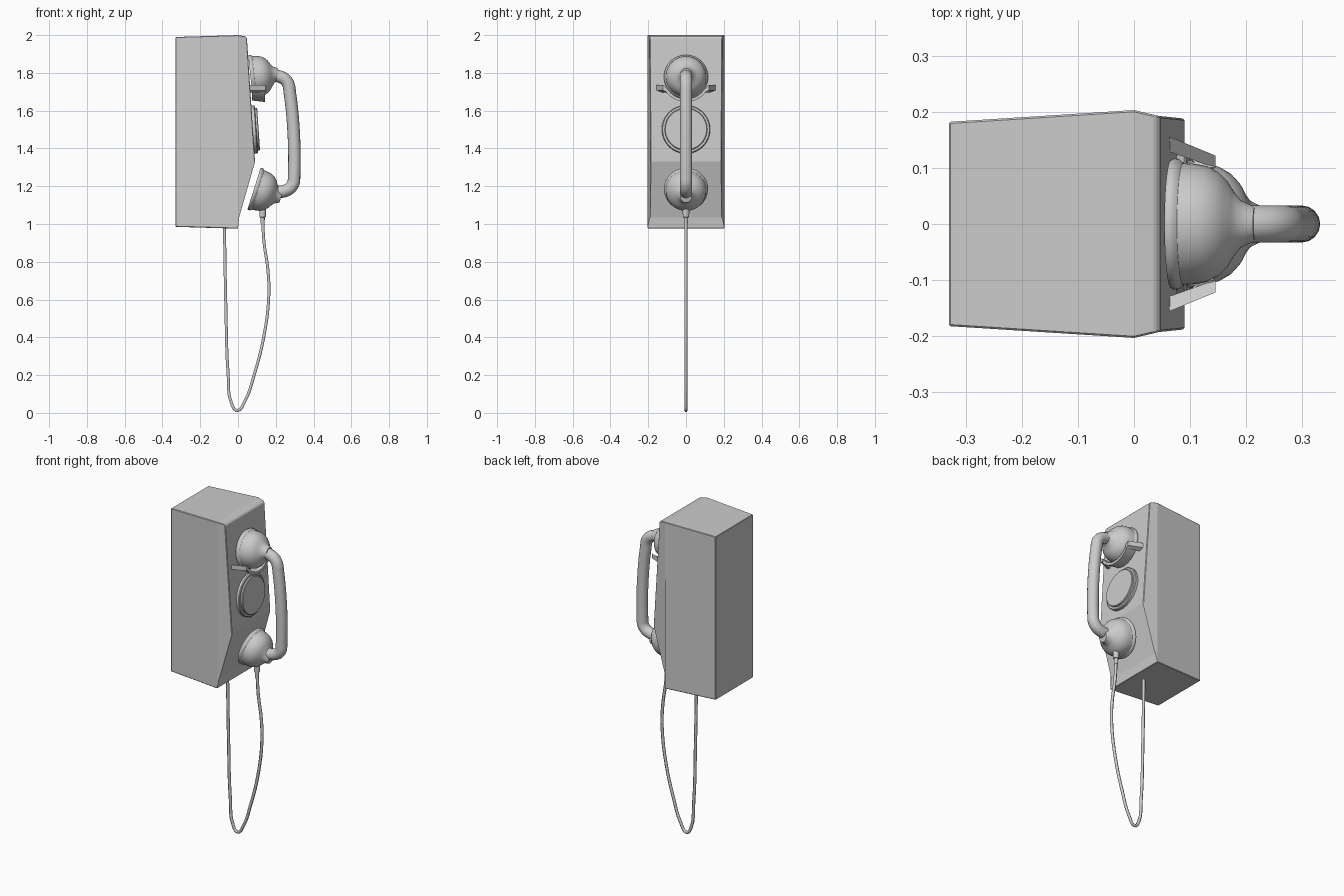
import bpy, bmesh
from math import sin, cos, radians, pi
from mathutils import Vector, Matrix

if "Cube" in bpy.data.objects:
    bpy.data.objects.remove(bpy.data.objects["Cube"])


def make_object(name, bm, smooth=None):
    bmesh.ops.recalc_face_normals(bm, faces=bm.faces)
    mesh = bpy.data.meshes.new(name)
    bm.to_mesh(mesh)
    bm.free()
    obj = bpy.data.objects.new(name, mesh)
    bpy.context.collection.objects.link(obj)
    if smooth:
        bpy.ops.object.select_all(action='DESELECT')
        bpy.context.view_layer.objects.active = obj
        obj.select_set(True)
        bpy.ops.object.shade_smooth_by_angle(angle=radians(smooth))
    return obj


def lathe(name, profile, centre, tilt=0.0, n=40):
    """Spin (distance along axis, radius) pairs about the x axis; tilt lifts the axis."""
    bm = bmesh.new()
    rings = []
    for s, r in profile:
        rings.append([bm.verts.new((s, r * cos(2 * pi * i / n), r * sin(2 * pi * i / n)))
                      for i in range(n)])
    for a, b in zip(rings, rings[1:]):
        for i in range(n):
            j = (i + 1) % n
            bm.faces.new((a[i], a[j], b[j], b[i]))
    bm.faces.new(rings[0])
    bm.faces.new(rings[-1])
    rot = Matrix.Rotation(radians(-tilt), 4, 'Y')
    bmesh.ops.transform(bm, matrix=Matrix.Translation(centre) @ rot, verts=bm.verts)
    return make_object(name, bm, 35)


def tube(name, points, radius, steps=6, sides=2):
    """Round tube along (x, z) points in the y = 0 plane."""
    cu = bpy.data.curves.new(name, 'CURVE')
    cu.dimensions = '3D'
    cu.bevel_depth = radius
    cu.bevel_resolution = sides
    cu.resolution_u = steps
    cu.use_fill_caps = True
    sp = cu.splines.new('BEZIER')
    sp.bezier_points.add(len(points) - 1)
    for p, (x, z) in zip(sp.bezier_points, points):
        p.co = (x, 0, z)
        p.handle_left_type = p.handle_right_type = 'AUTO'
    obj = bpy.data.objects.new(name, cu)
    bpy.context.collection.objects.link(obj)
    return obj


# Housing: side outline as (x, z, half width), wider where front panel meets box
outline = [(-.33, .985, .182), (0, .975, .203), (.006, 1.035, .192), (.09, 1.33, .188),
           (.047, 1.985, .192), (.038, 1.994, .194), (0, 2.0, .203), (-.33, 1.99, .182)]
bm = bmesh.new()
left, right = [[bm.verts.new((x, s * w, z)) for x, z, w in outline] for s in (-1, 1)]
for i in range(len(outline)):
    j = (i + 1) % len(outline)
    bm.faces.new((left[i], left[j], right[j], right[i]))
for side in (left, right):
    bm.faces.new([side[k] for k in (0, 1, 6, 7)])
    bm.faces.new(side[1:7])
housing = make_object("housing", bm)
bev = housing.modifiers.new("edge_round", 'BEVEL')
bev.width = .003
bev.segments = 1

# Round dial plate on the front panel
lathe("dial_plate", [(-.01, .128), (.014, .128), (.018, .124), (.018, .113),
                     (.027, .113), (.03, .109)], (.079, 0, 1.5), 3.9)

# Receiver cups
cup = [(0, .108), (0, .114), (.006, .117), (.014, .116), (.022, .109), (.045, .107),
       (.065, .103), (.085, .092), (.1, .077), (.112, .058), (.124, .043), (.14, .035), (.15, .03)]
lathe("ear_cup", cup, (.066, 0, 1.778), 6)
lathe("mouth_cup", cup, (.085, 0, 1.187), -17.5)

# Handle
tube("handle", [(.16, 1.785), (.215, 1.782), (.258, 1.755), (.275, 1.69),
                (.297, 1.26), (.288, 1.205), (.25, 1.176), (.17, 1.17)], .033, 8, 6)

# Cradle band under the ear cup
bm = bmesh.new()
sections = []
for i in range(17):
    a = radians(-150 + 120 * i / 16)
    sections.append([bm.verts.new((x, r * cos(a), 1.778 + r * sin(a)))
                     for x, r in ((.075, .116), (.142, .116), (.142, .132), (.075, .124))])
for a, b in zip(sections, sections[1:]):
    for i in range(4):
        j = (i + 1) % 4
        bm.faces.new((a[i], a[j], b[j], b[i]))
bm.faces.new(sections[0])
bm.faces.new(sections[-1])
make_object("cradle_band", bm, 35)

# Cradle arms splaying back to the panel on both sides
for s, label in ((-1, "left"), (1, "right")):
    bm = bmesh.new()
    ends = []
    for x, y0, y1 in ((.06, .13, .157), (.145, .1, .122)):
        ends.append([bm.verts.new((x, s * y, z)) for y, z in
                     ((y0, 1.697), (y1, 1.708), (y1, 1.737), (y0, 1.717))])
    for i in range(4):
        j = (i + 1) % 4
        bm.faces.new((ends[0][i], ends[0][j], ends[1][j], ends[1][i]))
    bm.faces.new(ends[0])
    bm.faces.new(ends[1])
    make_object(label + "_cradle_arm", bm)

# Cord collar below the mouth cup, axis straight down
lathe("cord_collar", [(-.03, .018), (.043, .017), (.045, .012), (.078, .011)],
      (.13, 0, 1.08), -90, 16)

# Hanging cord
tube("cord", [(.13, 1.03), (.138, .9), (.158, .76), (.163, .62), (.136, .4), (.085, .2),
              (.035, .06), (-.004, .013), (-.034, .05), (-.052, .2), (-.064, .55), (-.072, 1.0)],
     .009, 4, 1)
